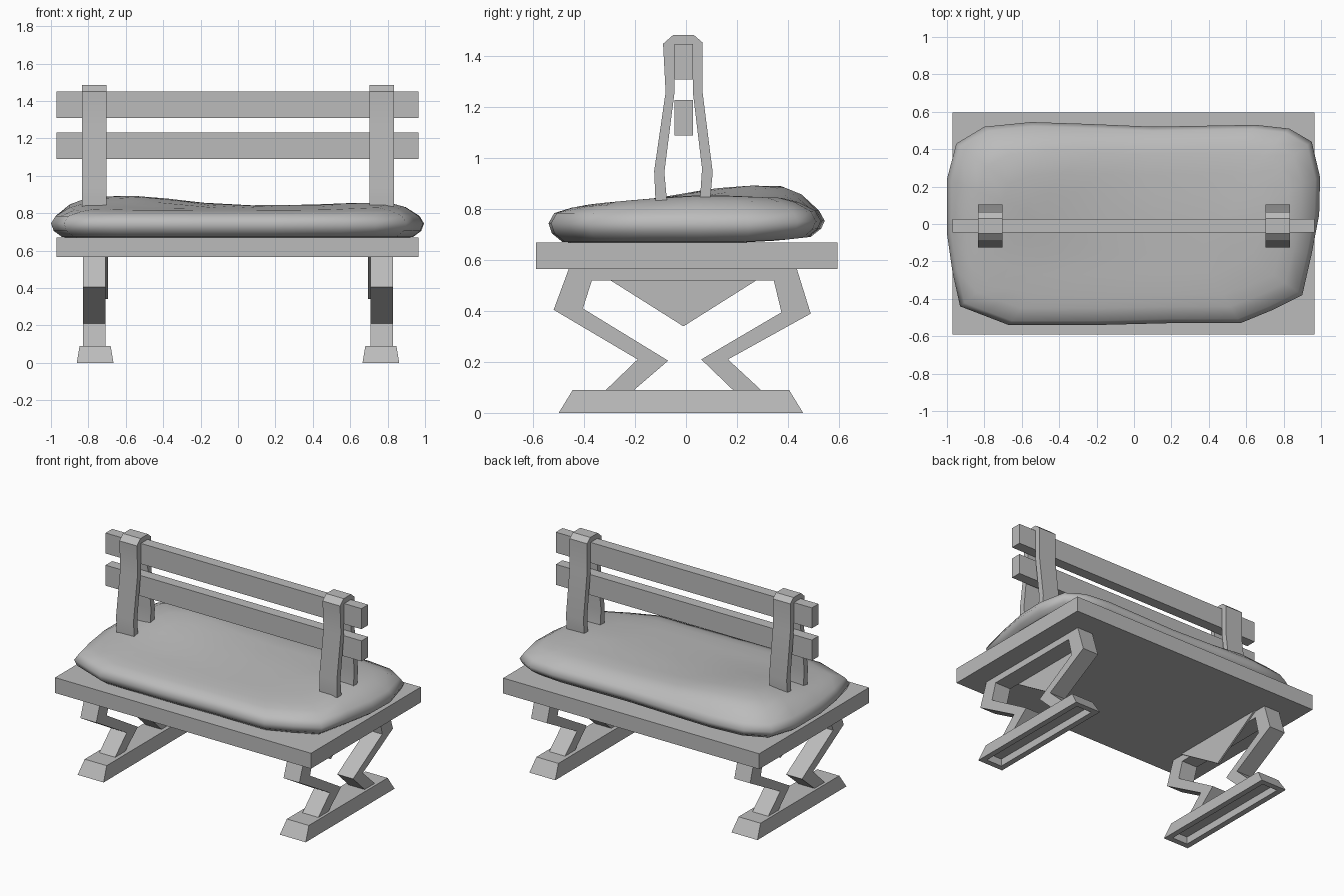
import bpy, bmesh, math
from mathutils import Vector

cube = bpy.data.objects.get("Cube")
if cube:
    bpy.data.objects.remove(cube, do_unlink=True)

GREY = (0.5, 0.5, 0.5, 1)
grey = bpy.data.materials.new("plain grey")
grey.use_nodes = True
grey.diffuse_color = GREY
grey.node_tree.nodes["Principled BSDF"].inputs["Base Color"].default_value = GREY


def finish(name, bm, smooth=None):
    bmesh.ops.recalc_face_normals(bm, faces=bm.faces)
    mesh = bpy.data.meshes.new(name)
    bm.to_mesh(mesh)
    bm.free()
    mesh.materials.append(grey)
    obj = bpy.data.objects.new(name, mesh)
    bpy.context.collection.objects.link(obj)
    if smooth:
        bpy.ops.object.select_all(action='DESELECT')
        obj.select_set(True)
        bpy.context.view_layer.objects.active = obj
        bpy.ops.object.shade_smooth_by_angle(angle=math.radians(smooth))
    return obj


def box(name, low, high):
    bm = bmesh.new()
    bmesh.ops.create_cube(bm, size=1)
    for v in bm.verts:
        v.co = Vector([l + (c + 0.5) * (h - l) for c, l, h in zip(v.co, low, high)])
    return finish(name, bm)


def side_profile(name, points, x0, x1, smooth=None):
    """Extrude a (y, z) outline from x0 to x1."""
    bm = bmesh.new()
    face = bm.faces.new([bm.verts.new((x0, y, z)) for y, z in points])
    ext = bmesh.ops.extrude_face_region(bm, geom=[face])["geom"]
    moved = [v for v in ext if isinstance(v, bmesh.types.BMVert)]
    bmesh.ops.translate(bm, verts=moved, vec=(x1 - x0, 0, 0))
    return finish(name, bm, smooth)


# Seat board and back slats
box("seat_board", (-0.97, -0.59, 0.565), (0.965, 0.595, 0.67))
box("upper_back_slat", (-0.97, -0.045, 1.31), (0.965, 0.027, 1.45))
box("lower_back_slat", (-0.97, -0.045, 1.09), (0.965, 0.027, 1.23))

# Folded back straps, zigzag leg frames and gusset plates
strap = [(-0.12, 0.835), (-0.125, 0.95), (-0.08, 1.26), (-0.09, 1.45),
         (-0.05, 1.485), (0.03, 1.485), (0.065, 1.455), (0.065, 1.26),
         (0.105, 0.945), (0.095, 0.84), (0.055, 0.84), (0.063, 0.96),
         (0.027, 1.26), (0.027, 1.445), (-0.045, 1.445), (-0.045, 1.26),
         (-0.085, 0.945), (-0.075, 0.835)]
leg = [(-0.46, 0.567), (-0.52, 0.405), (-0.19, 0.21), (-0.32, 0.085),
       (-0.21, 0.085), (-0.07, 0.205), (-0.405, 0.41), (-0.37, 0.52),
       (0.345, 0.52), (0.375, 0.395), (0.06, 0.21), (0.19, 0.085),
       (0.30, 0.085), (0.165, 0.21), (0.49, 0.39), (0.435, 0.567)]
gusset = [(-0.37, 0.567), (-0.01, 0.34), (0.35, 0.567)]


def foot(name, xc):
    bm = bmesh.new()
    bmesh.ops.create_cube(bm, size=1)
    for v in bm.verts:
        top = v.co.z > 0
        half_x, half_y = (0.083, 0.425) if top else (0.098, 0.48)
        v.co = (xc + math.copysign(half_x, v.co.x),
                -0.02 + math.copysign(half_y, v.co.y), 0.09 if top else 0)
    # Slot underneath
    base = min(bm.faces, key=lambda f: f.calc_center_median().z)
    bmesh.ops.inset_individual(bm, faces=[base], thickness=0.055)
    ext = bmesh.ops.extrude_face_region(bm, geom=[base])["geom"]
    bmesh.ops.translate(bm, vec=(0, 0, 0.05),
                        verts=[v for v in ext if isinstance(v, bmesh.types.BMVert)])
    bmesh.ops.delete(bm, geom=[base], context='FACES_ONLY')
    finish(name, bm)


for side, s in (("right", -1), ("left", 1)):
    xc = s * 0.768
    side_profile(side + "_back_strap", strap, xc - 0.066, xc + 0.066, 35)
    side_profile(side + "_leg_frame", leg, xc - 0.06, xc + 0.06)
    inner = xc - s * 0.06
    side_profile(side + "_leg_gusset", gusset, inner, inner - s * 0.012)
    foot(side + "_foot", xc - s * 0.004)

# Lumpy cushion lofted from shrinking rings of one outline
outline = [(-0.93, -0.44), (-0.80, -0.49), (-0.67, -0.54), (-0.2, -0.54),
           (0.2, -0.53), (0.57, -0.53), (0.74, -0.46), (0.90, -0.38),
           (0.95, -0.16), (0.99, 0.05), (0.995, 0.25), (0.95, 0.44),
           (0.83, 0.51), (0.65, 0.53), (0.1, 0.52), (-0.25, 0.535),
           (-0.55, 0.545), (-0.80, 0.52), (-0.95, 0.43), (-1.0, 0.24),
           (-1.0, -0.05), (-0.97, -0.26)]


def bump(x, y, cx, cy, r):
    return math.exp(-((x - cx) ** 2 + (y - cy) ** 2) / (r * r))


def crown(x, y):
    return (0.834 + 0.05 * min(y, 0.1) + 0.055 * bump(x, y, -0.6, 0.3, 0.38)
            + 0.018 * bump(x, y, 0.7, 0.0, 0.35))


bm = bmesh.new()
# Each ring: inward offset, blend from rim height to crown
rings = [(0.12, None), (0.06, 0.672), (0.015, 0.705), (0, 0.745), (0.025, 0.785),
         (0.10, 0.75), (0.17, 1), (0.30, 1), (0.42, 1)]
loops = []
for k, (inset, level) in enumerate(rings):
    loop = []
    for x, y in outline:
        px, py = x * (1 - inset), y * (1 - inset / 0.6)
        back = max(0, y - 0.35) / 0.2
        if k < 3:
            z = (level or 0.668) + 0.02 * back
        elif k < 5:
            z = level + 0.01 * back
        else:
            z = 0.785 + (crown(px, py) - 0.785) * level
        loop.append(bm.verts.new((px, py, z)))
    loops.append(loop)
n = len(outline)
for a, b in zip(loops, loops[1:]):
    for i in range(n):
        j = (i + 1) % n
        bm.faces.new((a[i], a[j], b[j], b[i]))
bm.faces.new(loops[0])
# Crown centre closed with a ridge of vertices
mid = [bm.verts.new((x, 0, crown(x, 0))) for x in (-0.45, -0.15, 0.15, 0.45)]
last = loops[-1]
near = [min(mid, key=lambda m: abs(m.co.x - v.co.x)) for v in last]
for i in range(n):
    j = (i + 1) % n
    bm.faces.new((last[i], last[j], near[i]))
    if near[i] is not near[j]:
        a, b = mid.index(near[i]), mid.index(near[j])
        step = 1 if b > a else -1
        for q in range(a, b, step):
            bm.faces.new((last[j], mid[q + step], mid[q]))
finish("cushion", bm, 60)
